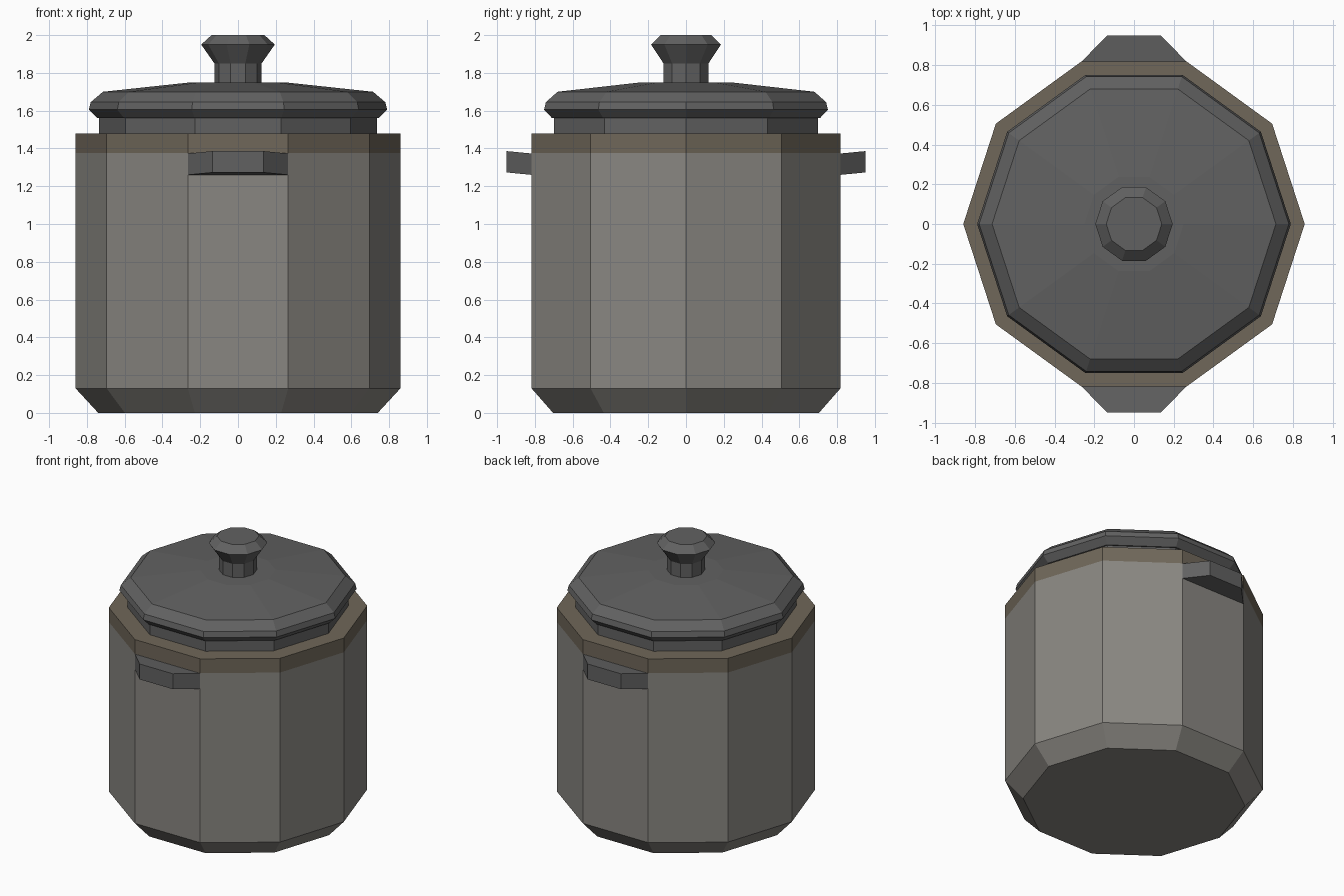
import bpy, bmesh
from math import cos, sin, pi

if "Cube" in bpy.data.objects:
    bpy.data.objects.remove(bpy.data.objects["Cube"])

SIDES = 10


def material(name, rgb):
    m = bpy.data.materials.new(name)
    m.diffuse_color = (*rgb, 1)
    m.use_nodes = True
    m.node_tree.nodes["Principled BSDF"].inputs["Base Color"].default_value = m.diffuse_color
    return m


STEEL = material("warm_steel", (0.25, 0.24, 0.22))
RIM = material("bronze_rim", (0.16, 0.135, 0.10))
DARK = material("dark_iron", (0.12, 0.12, 0.12))


def finish(name, bm, mats):
    bmesh.ops.recalc_face_normals(bm, faces=bm.faces)
    me = bpy.data.meshes.new(name)
    bm.to_mesh(me)
    bm.free()
    for m in mats:
        me.materials.append(m)
    ob = bpy.data.objects.new(name, me)
    bpy.context.collection.objects.link(ob)
    return ob


def lathe(name, profile, mats, bands=None):
    """Revolve (radius, z) points into a capped ten-sided flat solid."""
    bm = bmesh.new()
    rings = [[bm.verts.new((r * cos(2 * pi * i / SIDES), r * sin(2 * pi * i / SIDES), z))
              for i in range(SIDES)] for r, z in profile]
    for k, (a, b) in enumerate(zip(rings, rings[1:])):
        for i in range(SIDES):
            j = (i + 1) % SIDES
            f = bm.faces.new((a[i], a[j], b[j], b[i]))
            f.material_index = bands[k] if bands else 0
    bm.faces.new(rings[0])
    bm.faces.new(rings[-1])
    return finish(name, bm, mats)


# Pot: chamfered foot, straight wall, bronze band and flat rim
lathe("pot_body", [(0.74, 0), (0.86, 0.13), (0.86, 1.375), (0.86, 1.48), (0.70, 1.48)],
      [STEEL, RIM], [0, 0, 1, 1])

# Lid: inner collar, overhanging lip and shallow crown
lathe("lid", [(0.735, 1.47), (0.735, 1.56), (0.745, 1.56), (0.79, 1.605), (0.78, 1.645),
              (0.715, 1.70), (0.25, 1.75)], [DARK])

# Knob: short stem flaring to a bevelled head
lathe("lid_knob", [(0.125, 1.74), (0.125, 1.85), (0.195, 1.95), (0.14, 2.0)], [DARK])


# Handles: tapered lugs on front and back, tilted slightly upward
def handle(name, s):
    bm = bmesh.new()
    loops = []
    for z_in, z_out in ((1.26, 1.273), (1.373, 1.386)):
        loops.append([bm.verts.new((x, s * y, z)) for x, y, z in (
            (-0.266, 0.816, z_in), (0.266, 0.816, z_in),
            (0.135, 0.95, z_out), (-0.135, 0.95, z_out))])
    lo, hi = loops
    bm.faces.new(lo)
    bm.faces.new(hi)
    for i in range(4):
        j = (i + 1) % 4
        bm.faces.new((lo[i], lo[j], hi[j], hi[i]))
    finish(name, bm, [DARK])


handle("front_handle", -1)
handle("back_handle", 1)
